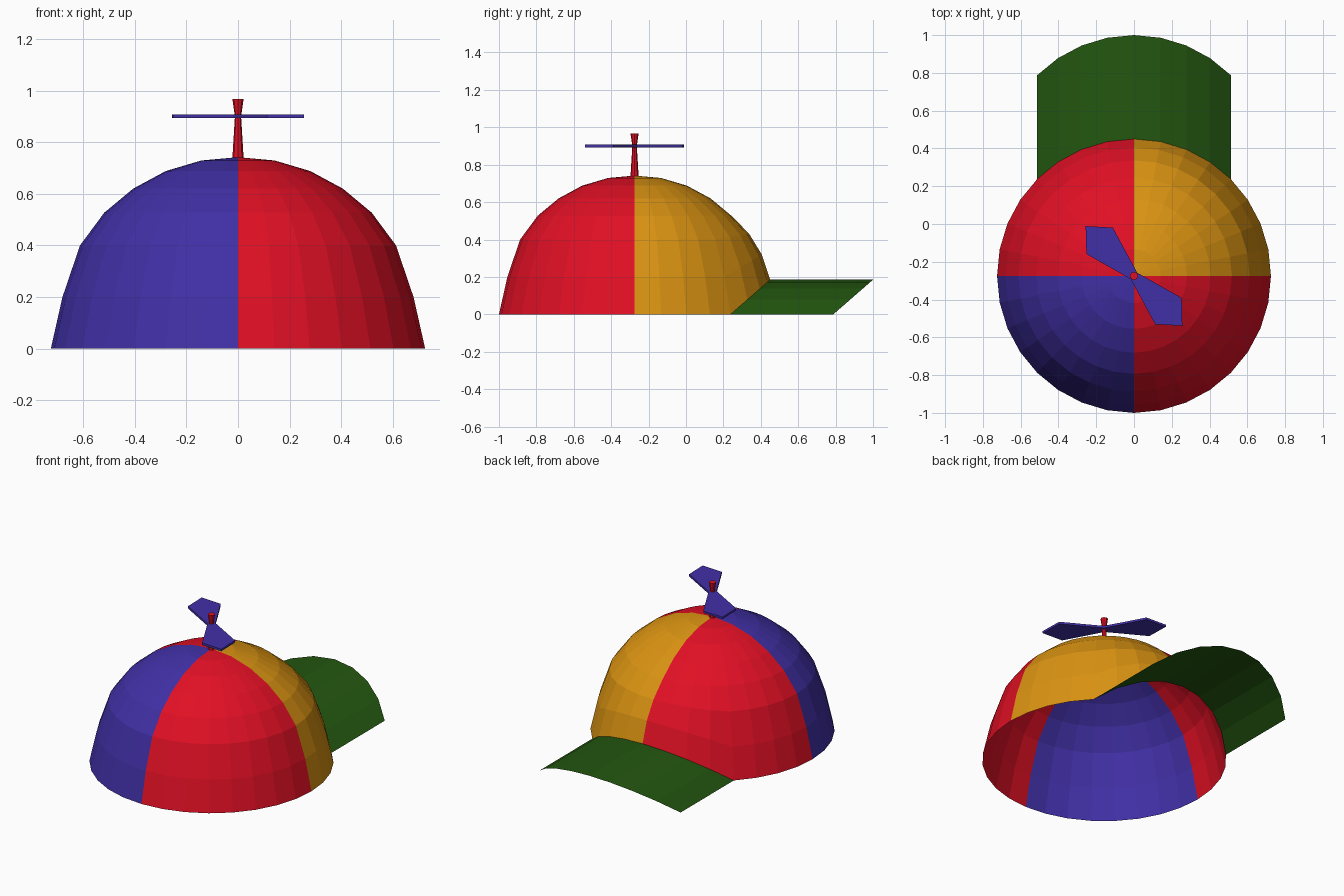
import bpy
import bmesh
import math

if "Cube" in bpy.data.objects:
    bpy.data.objects.remove(bpy.data.objects["Cube"])

CENTER_Y = -0.275
RADIUS = 0.725
SEGMENTS = 32
ARCH = 0.185          # height of the brim arch
HALF_BRIM = math.pi / 4
BRIM_LENGTH = 0.55


def material(name, rgb):
    m = bpy.data.materials.new(name)
    m.diffuse_color = (*rgb, 1)
    m.use_nodes = True
    m.node_tree.nodes["Principled BSDF"].inputs["Base Color"].default_value = m.diffuse_color
    return m


RED = material("red", (0.75, 0.005, 0.018))
BLUE = material("blue", (0.053, 0.029, 0.38))
ORANGE = material("orange", (0.71, 0.295, 0.006))
GREEN = material("green", (0.017, 0.095, 0.005))


def finish(name, bm, mats):
    mesh = bpy.data.meshes.new(name)
    bm.to_mesh(mesh)
    bm.free()
    for m in mats:
        mesh.materials.append(m)
    obj = bpy.data.objects.new(name, mesh)
    bpy.context.collection.objects.link(obj)
    return obj


def arch(angle):
    """Arch height at an angle measured from +y."""
    edge = math.cos(HALF_BRIM)
    return ARCH * max(0, math.cos(angle) - edge) / (1 - edge)


def lathe(bm, profile, segments, lifted=False):
    """Spin (radius, z, lift) rings around the hat axis."""
    rings = []
    for r, z, lift in profile:
        ring = []
        for i in range(segments):
            a = 2 * math.pi * i / segments
            up = lift * arch(a) if lifted else 0
            ring.append(bm.verts.new((r * math.sin(a),
                                      CENTER_Y + r * math.cos(a), z + up)))
        rings.append(ring)
    for low, high in zip(rings, rings[1:]):
        for i in range(segments):
            j = (i + 1) % segments
            bm.faces.new((low[j], low[i], high[i], high[j]))
    return rings


# Dome: open shell, lower rings pulled up over the brim, four coloured panels
bm = bmesh.new()
rings = lathe(bm, [(RADIUS, 0, 1), (0.68, 0.2, 0.65), (0.612, 0.4, 0.17),
                   (0.518, 0.527, 0), (0.406, 0.62, 0), (0.28, 0.688, 0),
                   (0.142, 0.729, 0)], SEGMENTS, lifted=True)
top = bm.verts.new((0, CENTER_Y, 0.742))
for i in range(SEGMENTS):
    bm.faces.new((rings[-1][(i + 1) % SEGMENTS], rings[-1][i], top))
for f in bm.faces:
    c = f.calc_center_median()
    right, back = c.x > 0, c.y > CENTER_Y
    f.material_index = 0 if right != back else (2 if right else 1)
finish("dome", bm, [RED, BLUE, ORANGE])

# Brim: arched sheet extended straight back from the dome edge
bm = bmesh.new()
pairs = []
for i in range(-4, 5):
    a = 2 * math.pi * i / SEGMENTS
    x, y, z = RADIUS * math.sin(a), CENTER_Y + RADIUS * math.cos(a), arch(a)
    pairs.append((bm.verts.new((x, y, z)),
                  bm.verts.new((x, y + BRIM_LENGTH, z))))
for p, q in zip(pairs, pairs[1:]):
    bm.faces.new((p[0], q[0], q[1], p[1]))
finish("brim", bm, [GREEN])

# Stem: narrow post, pinched at the propeller and flared at the top
bm = bmesh.new()
rings = lathe(bm, [(0.022, 0.735, 0), (0.012, 0.9, 0), (0.022, 0.968, 0)], 8)
bm.faces.new(rings[-1][::-1])
bm.faces.new(rings[0])
bmesh.ops.recalc_face_normals(bm, faces=bm.faces)
finish("stem", bm, [RED])

# Propeller: two pointed blades joined at a narrow waist
half = [(0.017, 0.017), (-0.112, 0.256), (-0.256, 0.264), (-0.252, 0.116)]
outline = half + [(-x, -y) for x, y in half]
bm = bmesh.new()
low = [bm.verts.new((x, CENTER_Y + y, 0.893)) for x, y in outline]
high = [bm.verts.new((x, CENTER_Y + y, 0.907)) for x, y in outline]
for layer in (low, high):
    bm.faces.new(layer[0:5])
    bm.faces.new(layer[4:8] + layer[0:1])
for i in range(8):
    j = (i + 1) % 8
    bm.faces.new((low[i], low[j], high[j], high[i]))
# The waist edge is shared by both blades
bmesh.ops.recalc_face_normals(bm, faces=bm.faces)
finish("propeller", bm, [BLUE])
